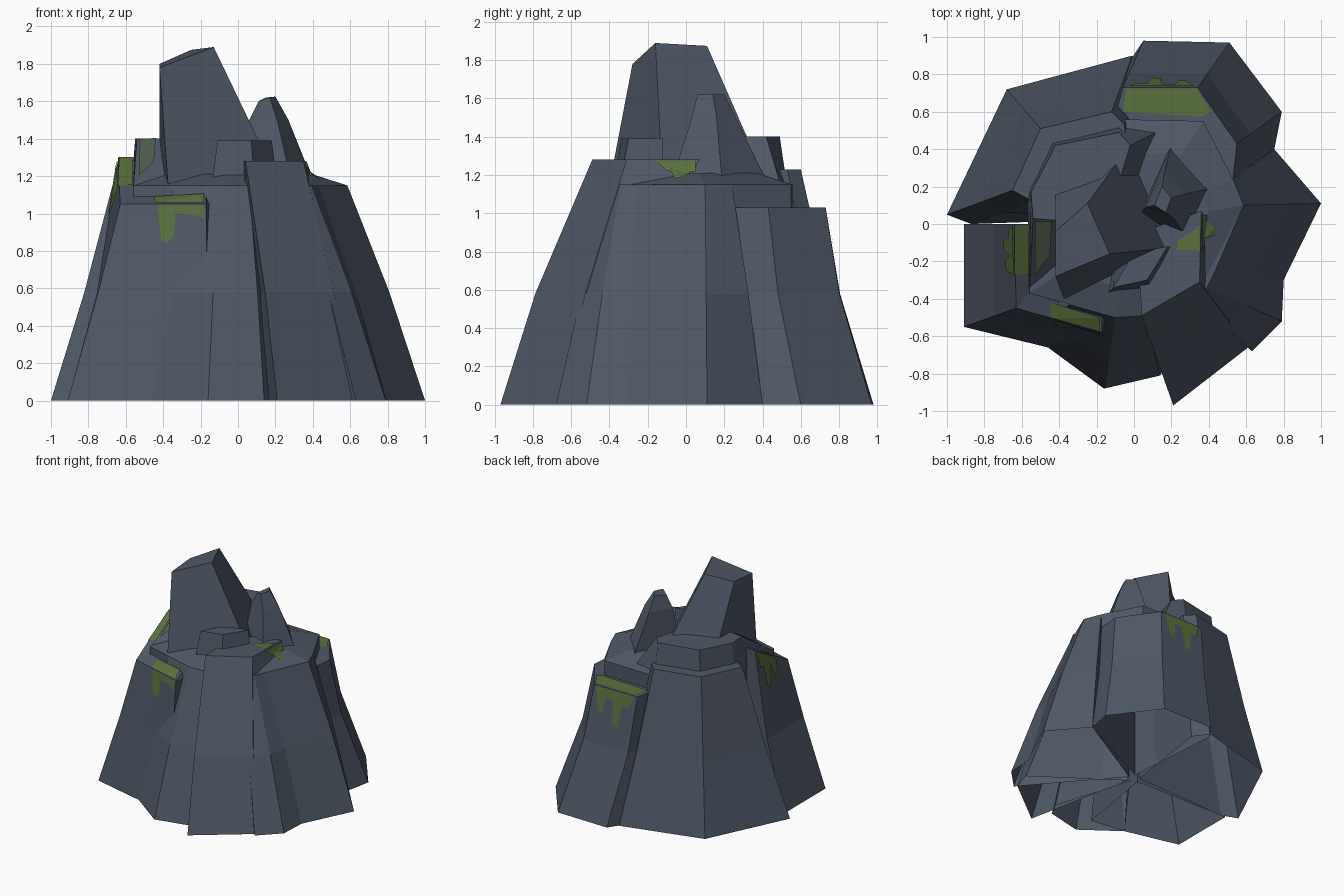
import bpy, bmesh
from mathutils import Vector
from mathutils.bvhtree import BVHTree

if "Cube" in bpy.data.objects:
    bpy.data.objects.remove(bpy.data.objects["Cube"])


def material(name, rgb):
    m = bpy.data.materials.new(name)
    m.diffuse_color = (*rgb, 1)
    m.use_nodes = True
    m.node_tree.nodes["Principled BSDF"].inputs["Base Color"].default_value = m.diffuse_color
    return m


SLATE = material("slate rock", (0.078, 0.098, 0.132))
MOSS = material("green moss", (0.105, 0.165, 0.047))
FADED = material("faded moss", (0.085, 0.122, 0.078))
verts_all, faces_all = [], []      # every rock face, used to lay moss on


def add_object(name, bm, mat):
    me = bpy.data.meshes.new(name)
    bm.to_mesh(me)
    bm.free()
    ob = bpy.data.objects.new(name, me)
    me.materials.append(mat)
    bpy.context.collection.objects.link(ob)


def loft(name, rings, cap=True):
    """Skin equal-length closed rings from bottom to top; bottom stays open."""
    bm = bmesh.new()
    rows = [[bm.verts.new(p) for p in r] for r in rings]
    n = len(rows[0])
    for lo, hi in zip(rows, rows[1:]):
        for i in range(n):
            j = (i + 1) % n
            bm.faces.new((lo[i], lo[j], hi[j], hi[i]))
    if cap:
        bm.faces.new(rows[-1])
    bmesh.ops.recalc_face_normals(bm, faces=bm.faces)
    if sum(f.normal.z for f in bm.faces if f.calc_center_median().z > 0.9) < 0:
        bmesh.ops.reverse_faces(bm, faces=bm.faces)
    bmesh.ops.triangulate(bm, faces=[f for f in bm.faces if len(f.verts) > 4])
    bm.verts.index_update()
    off = len(verts_all)
    verts_all.extend(v.co.copy() for v in bm.verts)
    faces_all.extend([off + v.index for v in f.verts] for f in bm.faces)
    add_object(name, bm, SLATE)


def chunk(name, base, top, inner, f, ledge=None):
    """Cliff chunk: outer base and top corners, bent at mid height, plus an inner corner."""
    zt = min(p[2] for p in top)
    mid = [(t[0] + (b[0] - t[0]) * f, t[1] + (b[1] - t[1]) * f, 0.58) for b, t in zip(base, top)]
    rings = [[(*b, 0) for b in base] + [(*inner, 0)],
             mid + [(*inner, 0.58)],
             list(top) + [(*inner, zt)]]
    if ledge:
        rings.append(list(ledge) + [(*inner, zt)])
    loft(name, rings)


def at(z, pts):
    return [(x, y, z) for x, y in pts]


# Six cliff chunks around the foot
chunk("back_left_cliff", [(-.87, .0), (-1, .05), (-.68, .72), (-.01, .90), (.08, .78)],
      at(1.23, [(-.54, .12), (-.65, .18), (-.5, .51), (-.12, .60), (-.05, .53)]),
      (-.03, .03), .49)
chunk("back_cliff", [(-.03, .86), (.05, .98), (.51, .97), (.79, .60), (.75, .40)],
      at(1.03, [(-.10, .58), (-.06, .73), (.34, .73), (.55, .43), (.53, .24)]), (.03, .05), .30)
chunk("right_cliff", [(.63, -.68), (.79, -.52), (.80, -.30), (1, .11), (.75, .40)],
      at(1.15, [(.31, -.39), (.39, -.34), (.43, -.26), (.585, .10), (.53, .24)]), (.05, 0), .54)
chunk("front_right_cliff", [(.21, -.97), (.61, -.66), (.66, -.5)],
      at(1.28, [(.04, -.49), (.35, -.31), (.36, .07)]), (.02, -.05), .62)
chunk("front_cliff", [(-.46, -.66), (-.16, -.88), (.14, -.81), (.2, -.7)],
      at(1.15, [(-.35, -.43), (-.10, -.50), (.06, -.49), (.1, -.4)]), (0, -.05), .55)
chunk("left_cliff", [(-.91, 0), (-.91, -.55), (-.46, -.66), (-.16, -.70)],
      [(-.64, 0, 1.3), (-.63, -.45, 1.05), (-.4, -.515, 1.05), (-.17, -.58, 1.05)],
      (-.05, -.02), .42,
      [(-.555, 0, 1.3), (-.56, -.37, 1.09), (-.4, -.42, 1.09), (-.17, -.49, 1.09)])

# Central plateau, gently raised in the middle
rim = [(-.56, -.37), (-.10, -.50), (.06, -.49), (.36, -.33), (.585, .10),
       (.53, .24), (.37, .55), (-.08, .56), (-.45, .45), (-.56, .1)]
loft("plateau", [at(.95, rim), at(1.15, rim),
                 at(1.21, [(x * .68, y * .68) for x, y in rim])])

# Raised block on the back left, sloping down to the front
loft("upper_ledge", [
    at(1.13, [(-.56, -.37), (-.57, .17), (-.44, .44), (-.08, .53), (.14, .50), (-.1, -.2)]),
    at(1.40, [(-.54, .03), (-.55, .17), (-.42, .42), (-.08, .49), (-.02, .42), (-.15, 0)])])

# Tall peak, small peak and low slab on top
loft("tall_peak", [
    at(1.1, [(-.37, -.41), (.25, -.12), (0, .45), (-.42, .30)]),
    [(-.42, -.28, 1.78), (-.13, -.16, 1.89), (-.25, .11, 1.875), (-.42, -.04, 1.8)]])
loft("small_peak", [
    at(1.15, [(.02, .03), (.29, -.08), (.41, .19), (.2, .43)]),
    at(1.5, [(.06, .09), (.21, .03), (.27, .16), (.16, .26)]),
    [(.11, .10, 1.6), (.17, .06, 1.62), (.2, .14, 1.625), (.15, .20, 1.62)]])
loft("low_slab", [
    at(1.15, [(-.14, -.37), (.09, -.35), (.21, -.12), (-.10, -.12)]),
    at(1.39, [(-.11, -.34), (.07, -.30), (.18, -.12), (0, -.15)])])

# Moss: thin patches laid on the rock, drawn in a flat view and cast onto it
tree = BVHTree.FromPolygons(verts_all, faces_all)
VIEWS = {"top": (lambda a, b: (a, b, 3), (0, 0, -1)),
         "front": (lambda a, b: (a, -3, b), (0, 1, 0)),
         "back": (lambda a, b: (a, 3, b), (0, -1, 0)),
         "left": (lambda a, b: (-3, a, b), (1, 0, 0)),
         "right": (lambda a, b: (3, a, b), (-1, 0, 0))}


def moss(name, view, pts, mat=MOSS, lift=.007):
    place, d = VIEWS[view]
    d = Vector(d)
    bm = bmesh.new()
    vs = []
    for a, b in pts:
        hit, nor, _, _ = tree.ray_cast(Vector(place(a, b)), d)
        if hit is None:
            continue
        if nor.dot(d) > 0:
            nor = -nor
        vs.append(bm.verts.new(hit + nor * lift))
    if len(vs) > 2:
        f = bm.faces.new(vs)
        f.normal_update()
        if f.normal.dot(d) > 0:
            f.normal_flip()
        bmesh.ops.triangulate(bm, faces=bm.faces)
    add_object(name, bm, mat)


# back ledge and its drips
moss("back_ledge_moss", "top", [(-.06, .60), (-.04, .725), (.335, .725), (.41, .60), (.36, .575)])
moss("back_drips_moss", "back", [(-.03, 1.025), (.32, 1.025), (.28, .84), (.24, .82), (.22, .96),
                                 (.15, .95), (.14, .76), (.09, .75), (.07, .93), (.01, .92)])
# front ledge and its drips
moss("front_ledge_moss", "top", [(-.45, -.415), (-.44, -.50), (-.18, -.572), (-.18, -.495)])
moss("front_drip_moss", "front", [(-.43, 1.045), (-.33, 1.045), (-.34, .88), (-.38, .84), (-.41, .86)])
moss("front_strip_moss", "front", [(-.33, 1.045), (-.18, 1.045), (-.18, .97), (-.23, .99), (-.33, 1.0)])
# left ledge, its drips and faded growth on the slope behind
moss("left_ledge_moss", "top", [(-.635, -.005), (-.56, -.005), (-.56, -.27), (-.635, -.27)])
moss("left_drips_moss", "left", [(-.01, 1.28), (-.27, 1.14), (-.25, 1.0), (-.2, 1.0), (-.17, 1.12),
                                 (-.13, .96), (-.09, .97), (-.07, 1.15), (-.03, 1.14)])
moss("slope_moss", "top", [(-.53, .02), (-.44, .02), (-.45, -.16), (-.53, -.27)], FADED)
# right edge of the plateau
moss("right_top_moss", "top", [(.23, -.14), (.235, -.09), (.30, -.05), (.35, -.01), (.35, -.14)])
moss("right_side_moss", "right", [(-.16, 1.275), (.05, 1.275), (.05, 1.21), (-.01, 1.215), (-.06, 1.215),
                                  (-.1, 1.22)])
moss("right_step_moss", "top", [(.37, -.08), (.37, .02), (.39, .02), (.43, -.02), (.43, -.06)])
